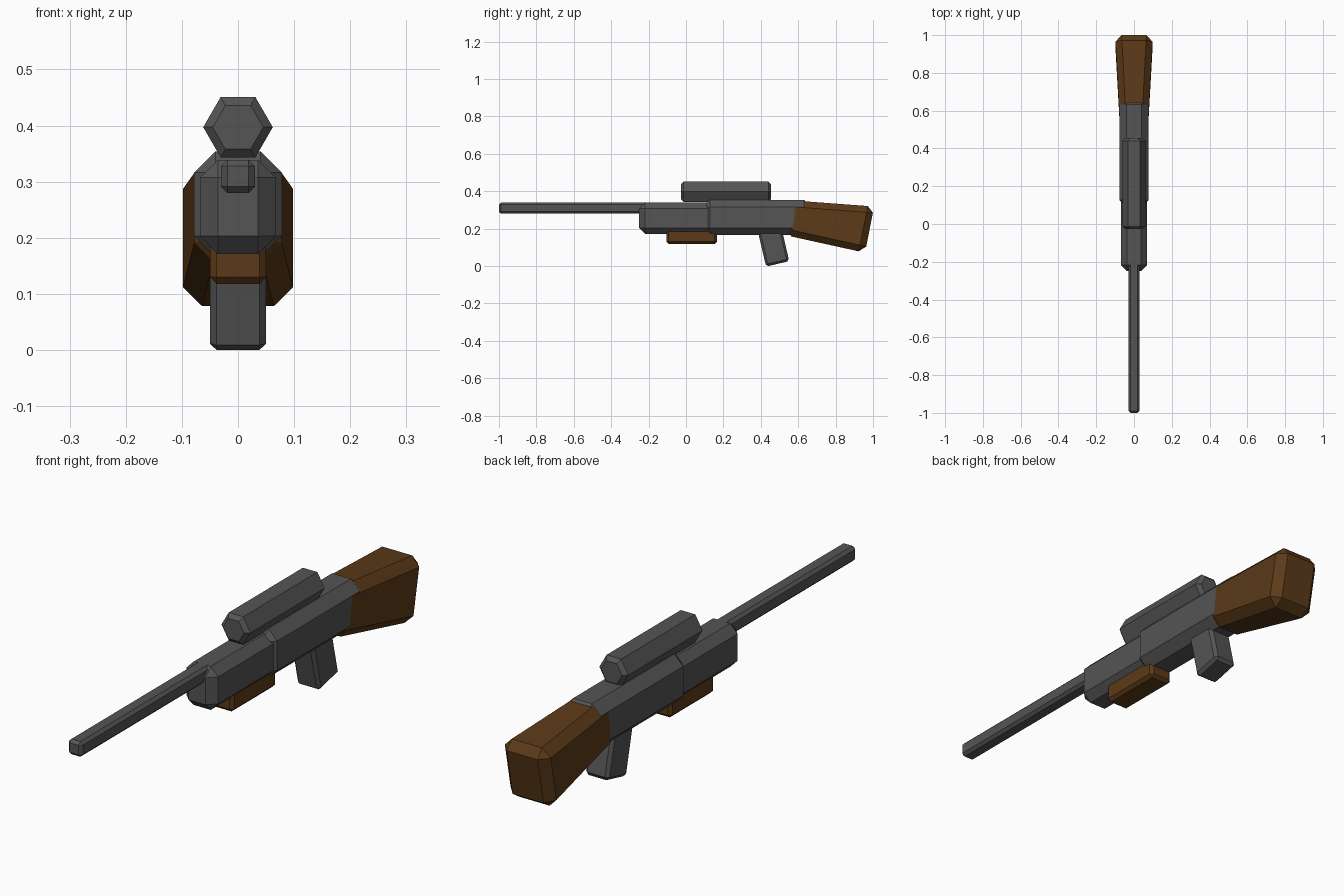
import bpy, bmesh
from math import radians, cos, sin

if "Cube" in bpy.data.objects:
    bpy.data.objects.remove(bpy.data.objects["Cube"])


def material(name, rgb):
    m = bpy.data.materials.new(name)
    m.diffuse_color = (*rgb, 1)
    m.use_nodes = True
    m.node_tree.nodes["Principled BSDF"].inputs["Base Color"].default_value = m.diffuse_color
    return m


METAL = material("dark_metal", (0.09, 0.09, 0.09))
WOOD = material("brown_wood", (0.105, 0.042, 0.009))


def loft(name, rings, mat, bevel, angle=30):
    """Skin equal-length rings of points, cap the ends and chamfer the edges."""
    bm = bmesh.new()
    loops = [[bm.verts.new(p) for p in ring] for ring in rings]
    n = len(loops[0])
    for a, b in zip(loops, loops[1:]):
        for i in range(n):
            j = (i + 1) % n
            bm.faces.new((a[i], a[j], b[j], b[i]))
    bm.faces.new(loops[0])
    bm.faces.new(loops[-1])
    bmesh.ops.recalc_face_normals(bm, faces=bm.faces)
    mesh = bpy.data.meshes.new(name)
    bm.to_mesh(mesh)
    bm.free()
    mesh.materials.append(mat)
    obj = bpy.data.objects.new(name, mesh)
    bpy.context.collection.objects.link(obj)
    mod = obj.modifiers.new("chamfer", 'BEVEL')
    mod.width = bevel
    mod.segments = 1
    mod.limit_method = 'ANGLE'
    mod.angle_limit = radians(angle)
    return obj


def end_ring(half_width, low, high):
    """Symmetric quad through two (y, z) points."""
    w = half_width
    return [(-w, *low), (w, *low), (w, *high), (-w, *high)]


def box(name, half_width, y0, y1, z0, z1, mat, bevel):
    return loft(name, [end_ring(half_width, (y, z0), (y, z1)) for y in (y0, y1)], mat, bevel)


# Barrel and body
box("barrel", 0.03, -1.0, -0.15, 0.28, 0.339, METAL, 0.011)
box("fore_body", 0.068, -0.25, 0.2, 0.171, 0.339, METAL, 0.032)
box("receiver", 0.078, 0.09, 0.67, 0.165, 0.354, METAL, 0.038)

# Wooden fore grip under the body
box("fore_grip", 0.05, -0.105, 0.165, 0.118, 0.21, WOOD, 0.012)

# Raked magazine
loft("magazine", [end_ring(0.05, (0.428, -0.003), (0.378, 0.212)),
                  end_ring(0.05, (0.552, 0.026), (0.502, 0.241))], METAL, 0.012)

# Flared shoulder stock
loft("stock", [end_ring(0.076, (0.53, 0.165), (0.552, 0.352)),
               end_ring(0.1, (0.957, 0.071), (1.006, 0.318))], WOOD, 0.034)

# Hexagonal scope, chamfered only around its ends
loft("scope", [[(0.062 * cos(radians(60 * i)), y, 0.397 + 0.062 * sin(radians(60 * i)))
                for i in range(6)] for y in (-0.027, 0.455)], METAL, 0.0147, 70)
